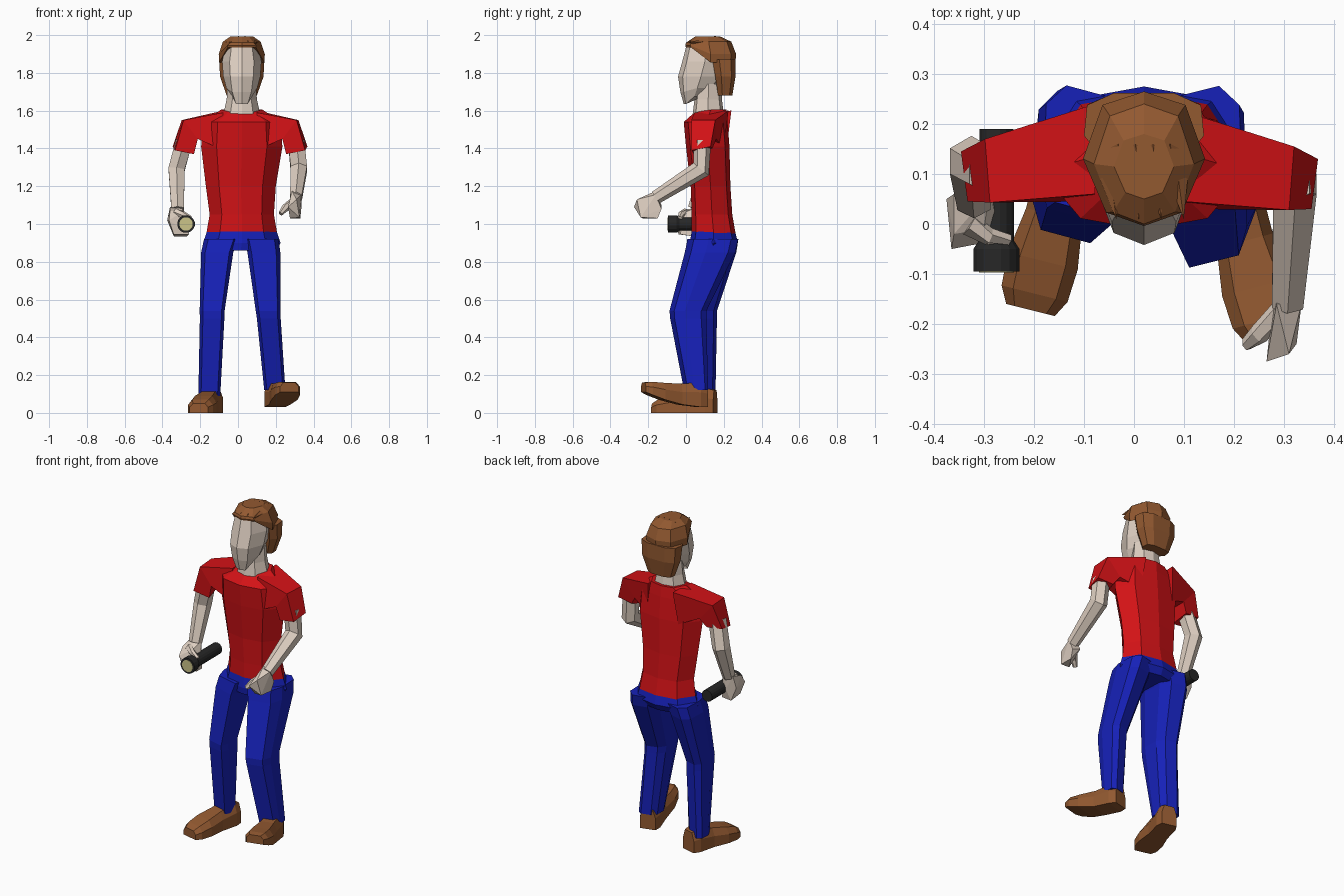
import bpy, bmesh, math
from mathutils import Vector

def mat(name, c):
    m = bpy.data.materials.new(name)
    m.diffuse_color = (*c, 1)
    return m

RED = mat("red", (0.65, 0.006, 0.008))
BLUE = mat("blue", (0.008, 0.015, 0.48))
SKIN = mat("skin", (0.74, 0.63, 0.54))
BROWN = mat("brown", (0.29, 0.1, 0.03))
BLACK = mat("black", (0.02, 0.02, 0.02))
LENS = mat("lens", (0.6, 0.55, 0.25))

# Unit cross-sections: x from -1 to 1, depth from 0 (front) to 1 (back)
RIDGED = [(0, 0), (.62, .1), (1, .5), (.68, .9), (0, 1), (-.68, .9), (-1, .5), (-.62, .1)]
BOXY = [(-.75, 0), (.75, 0), (1, .3), (.95, .8), (.5, 1), (-.5, 1), (-.95, .8), (-1, .3)]

def finish(name, bm, m):
    bmesh.ops.recalc_face_normals(bm, faces=bm.faces)
    me = bpy.data.meshes.new(name)
    bm.to_mesh(me)
    bm.free()
    me.materials.append(m)
    ob = bpy.data.objects.new(name, me)
    bpy.context.collection.objects.link(ob)
    return ob

def loft(name, rings, m):
    bm = bmesh.new()
    vs = [[bm.verts.new(p) for p in r] for r in rings]
    n = len(vs[0])
    for a, b in zip(vs, vs[1:]):
        for i in range(n):
            j = (i + 1) % n
            bm.faces.new((a[i], a[j], b[j], b[i]))
    bm.faces.new(vs[0])
    bm.faces.new(vs[-1])
    return finish(name, bm, m)

def hull(name, pts, m):
    bm = bmesh.new()
    for p in pts:
        bm.verts.new(p)
    r = bmesh.ops.convex_hull(bm, input=bm.verts)
    bmesh.ops.delete(bm, geom=[v for v in bm.verts if not v.link_faces], context='VERTS')
    return finish(name, bm, m)

def body(name, rows, m, shape=RIDGED, yaw=0):
    """rows: centre x, half width, front y, back y, z, lift of the front points"""
    rings = []
    for cx, w, y0, y1, z, lift in rows:
        rings.append([(cx + fx * w, y0 + fy * (y1 - y0) + yaw * fx * w,
                       z + (lift if fy < .2 else 0)) for fx, fy in shape])
    return loft(name, rings, m)

def tube(name, path, m, sides=6):
    """path: x, y, z, radius across, radius in depth"""
    P = [Vector(p[:3]) for p in path]
    rings = []
    for i, p in enumerate(path):
        t = (P[min(i + 1, len(P) - 1)] - P[max(i - 1, 0)]).normalized()
        u = (Vector((1, 0, 0)) - t * t.x).normalized()
        v = t.cross(u)
        ang = [2 * math.pi * (k + .5) / sides for k in range(sides)]
        rings.append([P[i] + u * math.cos(a) * p[3] + v * math.sin(a) * p[4] for a in ang])
    return loft(name, rings, m)

# Shirt torso
body("shirt", [(.02, .19, .03, .265, .935, 0), (.02, .17, .03, .245, 1.05, 0),
               (.015, .185, .025, .235, 1.2, 0), (.02, .215, 0, .23, 1.41, 0),
               (.02, .205, -.012, .22, 1.54, 0), (.02, .11, .05, .215, 1.605, -.01)], RED)

# Sleeves, the second mirrored and set slightly back
SLEEVE = [[(.1, .045, 1.59), (.1, .225, 1.6), (.12, .2, 1.4), (.12, .03, 1.4)],
          [(.31, .028, 1.55), (.32, .155, 1.55), (.235, .16, 1.45), (.235, .03, 1.45)],
          [(.355, .03, 1.39), (.368, .13, 1.41), (.27, .14, 1.4), (.255, .04, 1.37)]]
loft("sleeve_left", SLEEVE, RED)
loft("sleeve_right", [[(.022 - x, y + .015, z) for x, y, z in r] for r in SLEEVE], RED)

# Arms
tube("arm_left", [(.308, .085, 1.44, .05, .048), (.322, .08, 1.29, .05, .052),
                  (.307, -.16, 1.14, .036, .036)], SKIN)
tube("arm_right", [(-.285, .105, 1.44, .052, .048), (-.325, .125, 1.29, .05, .052),
                   (-.32, .045, 1.08, .038, .036)], SKIN)

# Hands and thumbs
hull("hand_left", [(.285, -.16, 1.175), (.335, -.16, 1.155), (.31, -.26, 1.13), (.335, -.13, 1.08),
                   (.33, -.15, 1.03), (.325, -.24, 1.035), (.275, -.23, 1.03), (.265, -.275, 1.09),
                   (.28, -.13, 1.1)], SKIN)
tube("thumb_left", [(.3, -.17, 1.12, .025, .025), (.25, -.22, 1.085, .02, .022),
                    (.225, -.24, 1.055, .012, .015)], SKIN)
hull("hand_right", [(-.36, .06, 1.09), (-.29, .06, 1.09), (-.36, -.02, 1.07), (-.3, -.01, 1.06),
                    (-.375, .05, 1.02), (-.365, -.05, 1.02), (-.34, -.04, .945), (-.34, .05, .935),
                    (-.27, .04, .935), (-.26, -.03, .945), (-.31, .06, 1.0)], SKIN)
tube("thumb_right", [(-.33, .0, 1.06, .024, .024), (-.29, -.025, 1.05, .018, .018),
                     (-.25, -.03, 1.03, .012, .012)], SKIN)

# Flashlight
def rod(name, y0, y1, r0, r1, m):
    tube(name, [(-.275, y0, 1, r0, r0), (-.275, y1, 1, r1, r1)], m, 16)

rod("flashlight_body", .19, -.04, .035, .036, BLACK)
rod("flashlight_collar", -.035, -.05, .037, .047, BLACK)
rod("flashlight_head", -.05, -.095, .047, .047, BLACK)
rod("flashlight_lens", -.09, -.097, .036, .036, LENS)

# Trousers
body("hips", [(.02, .185, .03, .26, .96, 0), (.02, .205, .02, .275, .9, 0),
              (.015, .19, .025, .25, .86, 0)], BLUE)
body("leg_left", [(.125, .09, .025, .265, .92, 0), (.137, .087, .01, .25, .85, 0),
                  (.16, .066, -.075, .1, .54, 0), (.163, .063, -.072, .1, .5, 0),
                  (.195, .056, .0, .11, .12, 0)], BLUE, BOXY, .25)
body("leg_right", [(-.09, .09, .025, .265, .92, 0), (-.11, .085, .015, .255, .85, 0),
                   (-.137, .066, -.025, .155, .54, 0), (-.137, .065, -.022, .155, .5, 0),
                   (-.152, .058, .04, .148, .09, 0)], BLUE, BOXY, -.27)

# Shoes: stations from heel to toe, the left one with the toe raised
SOLE = [(-1, 0), (1, 0), (1, .6), (.65, 1), (-.65, 1), (-1, .6)]
STATIONS = [(0, .045, .12), (.12, .058, .13), (.42, .058, .11), (.7, .072, .09), (.9, .068, .07), (1, .05, .05)]

def shoe(name, heel, toe, base, rise):
    h, d = Vector(heel), Vector(toe) - Vector(heel)
    side = Vector((-d.y, d.x)).normalized()
    rings = []
    for t, w, top in STATIONS:
        c = h + d * t
        z0 = base + rise * t * t
        rings.append([(c.x + side.x * w * a, c.y + side.y * w * a, z0 + top * b) for a, b in SOLE])
    loft(name, rings, BROWN)

shoe("shoe_left", (.185, .105), (.272, -.225), .03, .08)
shoe("shoe_right", (-.125, .155), (-.207, -.172), 0, 0)

# Neck and head
body("neck", [(.02, .098, .035, .2, 1.58, 0), (.02, .08, .045, .19, 1.66, 0),
              (.02, .075, .05, .19, 1.74, 0)], SKIN)
body("head", [(.02, .05, -.012, .1, 1.675, -.04), (.02, .082, -.03, .15, 1.72, -.02),
              (.02, .098, -.042, .2, 1.78, 0), (.02, .104, -.02, .22, 1.86, 0),
              (.02, .085, .005, .2, 1.955, 0)], SKIN)

# Hair: cap, back and small tufts on the crown
body("hair_cap", [(.02, .12, .0, .262, 1.855, .08), (.02, .122, -.004, .265, 1.9, .045),
                  (.02, .1, .0, .24, 1.965, -.005), (.02, .06, .05, .18, 1.993, 0)], BROWN)
body("hair_back", [(.02, .12, .14, .262, 1.87, 0), (.02, .115, .155, .262, 1.78, 0),
                   (.02, .08, .17, .245, 1.68, 0)], BROWN, BOXY)
for row, (y, z, w) in enumerate([(.04, 1.974, .045), (.1, 1.985, .035)]):
    for k in range(4):
        x = .02 + (k - 1.5) * w
        zz = z - .006 * abs(k - 1.5)
        hull(f"hair_tuft_{row}_{k}", [(x - .02, y + .05, zz), (x + .02, y + .05, zz), (x, y + .06, zz + .014),
                                      (x, y + .02, zz - .02), (x + .012, y - .03, zz - .002)], BROWN)
